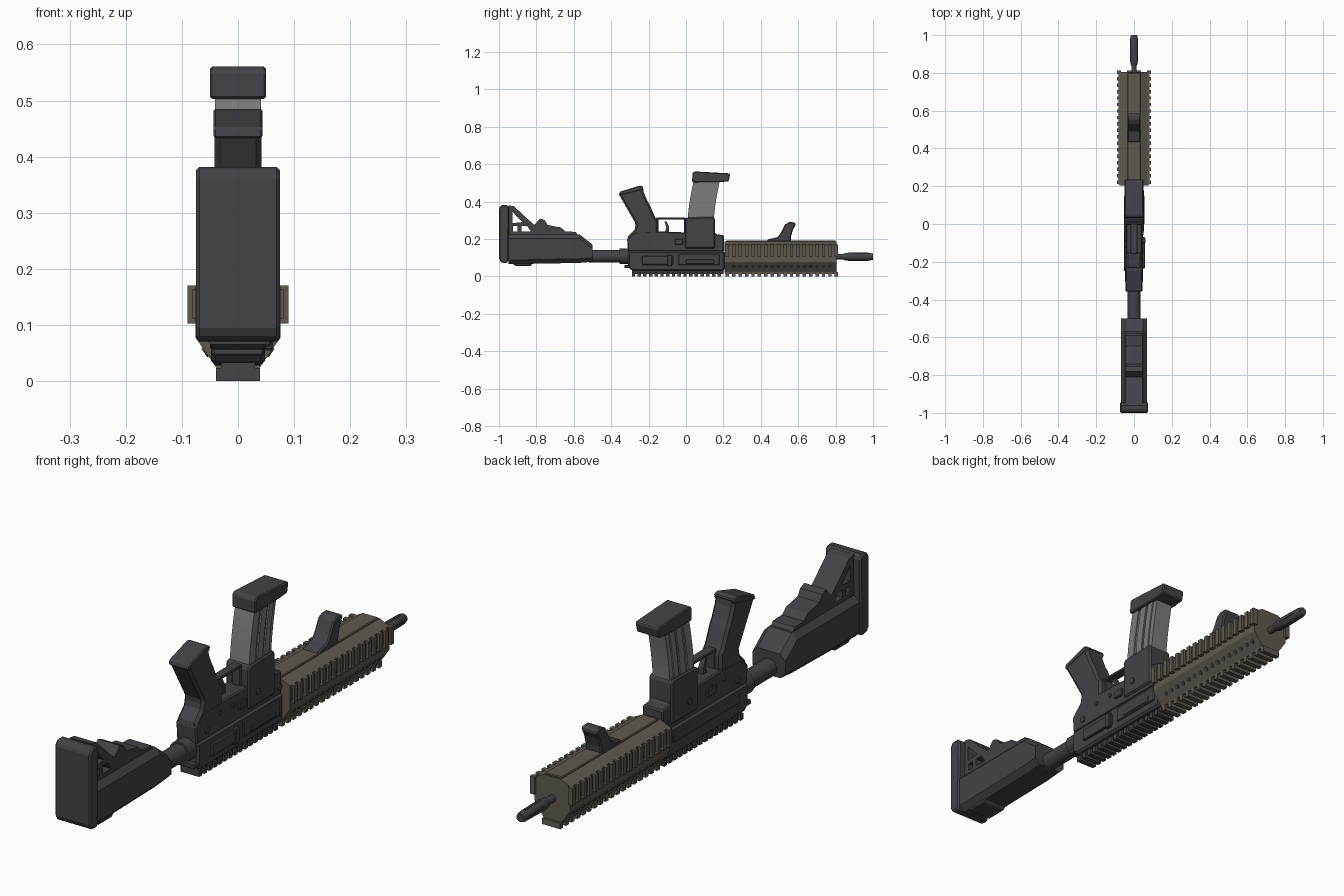
import bpy, bmesh, math
from mathutils import Matrix, Vector

if "Cube" in bpy.data.objects:
    bpy.data.objects.remove(bpy.data.objects["Cube"])


def material(name, rgb):
    m = bpy.data.materials.new(name)
    m.diffuse_color = (*rgb, 1)
    m.use_nodes = True
    m.node_tree.nodes["Principled BSDF"].inputs["Base Color"].default_value = m.diffuse_color
    return m


DARK = material("charcoal", (0.056, 0.056, 0.064))
BROWN = material("olive_brown", (0.115, 0.1, 0.08))
GREY = material("mid_grey", (0.2, 0.2, 0.212))


def finish(name, bm, mat, bevel=0.0, smooth=False):
    bmesh.ops.recalc_face_normals(bm, faces=bm.faces)
    me = bpy.data.meshes.new(name)
    bm.to_mesh(me)
    bm.free()
    me.materials.append(mat)
    ob = bpy.data.objects.new(name, me)
    bpy.context.collection.objects.link(ob)
    if bevel:
        mod = ob.modifiers.new("bevel", 'BEVEL')
        mod.width, mod.segments = bevel, 1
        mod.limit_method, mod.angle_limit = 'ANGLE', math.radians(40)
    if smooth:
        bpy.ops.object.select_all(action='DESELECT')
        ob.select_set(True)
        bpy.context.view_layer.objects.active = ob
        bpy.ops.object.shade_smooth_by_angle(angle=math.radians(35))
    return ob


def prism(name, pts, half, mat, bevel=0.0):
    """Extrude a (y, z) profile across x."""
    bm = bmesh.new()
    f = bm.faces.new([bm.verts.new((-half, y, z)) for y, z in pts])
    r = bmesh.ops.extrude_face_region(bm, geom=[f])
    vs = [v for v in r["geom"] if isinstance(v, bmesh.types.BMVert)]
    bmesh.ops.translate(bm, vec=(2 * half, 0, 0), verts=vs)
    return finish(name, bm, mat, bevel)


def boxes(name, items, mat, bevel=0.0):
    """Many boxes given as (x0, x1, y0, y1, z0, z1)."""
    bm = bmesh.new()
    for x0, x1, y0, y1, z0, z1 in items:
        m = Matrix.Translation(((x0 + x1) / 2, (y0 + y1) / 2, (z0 + z1) / 2)) @ \
            Matrix.Diagonal((x1 - x0, y1 - y0, z1 - z0, 1))
        bmesh.ops.create_cube(bm, size=1, matrix=m)
    return finish(name, bm, mat, bevel)


def both_sides(items):
    return items + [(-b, -a, *rest) for a, b, *rest in items]


def loft(name, rings, mat, smooth=False):
    """Bridge closed rings of 3D points and cap both ends."""
    bm = bmesh.new()
    rows = [[bm.verts.new(p) for p in ring] for ring in rings]
    n = len(rows[0])
    for a, b in zip(rows, rows[1:]):
        for i in range(n):
            bm.faces.new((a[i], a[(i + 1) % n], b[(i + 1) % n], b[i]))
    bm.faces.new(rows[0])
    bm.faces.new(rows[-1])
    return finish(name, bm, mat, 0, smooth)


def turned(name, prof, z, mat, n=20):
    """Round part along y from (y, radius) stations."""
    ang = [2 * math.pi * i / n for i in range(n)]
    return loft(name, [[(r * math.cos(a), y, z + r * math.sin(a)) for a in ang]
                       for y, r in prof], mat, True)


def discs(name, items, mat, n=12):
    """Short cylinders given as (centre, axis, radius, depth)."""
    bm = bmesh.new()
    for c, axis, r, d in items:
        m = Matrix.Translation(c) @ Vector(axis).to_track_quat('Z', 'Y').to_matrix().to_4x4()
        bmesh.ops.create_cone(bm, cap_ends=True, segments=n, radius1=r, radius2=r, depth=d, matrix=m)
    return finish(name, bm, mat, 0, True)


# Stock: pad, chamfered body, stepped upper frame with openings
prism("stock_pad", [(-1, .095), (-.99, .075), (-.96, .07), (-.95, .08), (-.945, .37),
                    (-.96, .382), (-.985, .382), (-1, .365)], .075, DARK, .006)


def stock_ring(y, w, zb, zt, c):
    return [(w, y, zb + c), (w, y, zt - c), (w - c, y, zt), (c - w, y, zt),
            (-w, y, zt - c), (-w, y, zb + c), (c - w, y, zb), (w - c, y, zb)]


loft("stock_body", [stock_ring(*r) for r in [
    (-.95, .07, .065, .225, .022), (-.57, .07, .072, .225, .022),
    (-.5, .07, .078, .17, .022)]], DARK)
prism("stock_lower_block", [(-.95, .08), (-.91, .056), (-.83, .056), (-.81, .08)], .05, DARK, .004)
frame = prism("stock_upper_frame", [
    (-.95, .2), (-.95, .38), (-.92, .375), (-.845, .305), (-.81, .275), (-.78, .31),
    (-.755, .3), (-.74, .275), (-.69, .265), (-.67, .262), (-.645, .24), (-.59, .238),
    (-.56, .2)], .046, DARK)
for i, pts in enumerate([[(-.928, .285), (-.928, .345), (-.875, .29)],
                         [(-.925, .24), (-.925, .268), (-.9, .268), (-.9, .24)],
                         [(-.88, .24), (-.88, .27), (-.85, .27), (-.83, .24)]]):
    cut = prism(f"frame_cutter_{i}", pts, .1, DARK)
    cut.hide_render = True
    cut.hide_set(True)
    cut.display_type = 'WIRE'
    mod = frame.modifiers.new("opening", 'BOOLEAN')
    mod.object, mod.operation, mod.solver = cut, 'DIFFERENCE', 'EXACT'
bpy.context.view_layer.update()
frame.data = bpy.data.meshes.new_from_object(
    frame.evaluated_get(bpy.context.evaluated_depsgraph_get()))
frame.modifiers.clear()
for ob in [o for o in bpy.data.objects if o.name.startswith("frame_cutter")]:
    bpy.data.objects.remove(ob)

# Tube joining stock and receiver
turned("buffer_tube", [(-.52, .034), (-.355, .034), (-.355, .042), (-.30, .042)], .107, DARK)

# Receiver halves
prism("upper_receiver", [(-.31, .05), (-.29, .03), (.2, .028), (.205, .04), (.205, .135),
                         (-.31, .135)], .048, DARK, .008)
prism("lower_receiver", [(-.31, .132), (-.315, .2), (-.27, .235), (-.15, .24), (0, .235),
                         (.15, .235), (.165, .225), (.203, .22), (.203, .132)], .043, DARK, .005)
prism("magazine_well", [(-.005, .15), (-.005, .305), (.005, .315), (.145, .318), (.155, .31),
                        (.155, .15)], .05, DARK, .006)
boxes("receiver_panels", [
    (.04, .058, -.235, -.07, .062, .108), (.04, .062, -.1, -.075, .055, .115),
    (.04, .053, -.04, .18, .06, .12), (.04, .056, .0, .15, .066, .09),
    (-.053, -.04, -.25, .15, .08, .115), (-.05, -.04, -.12, -.06, .17, .2),
    (.04, .05, -.06, -.015, .17, .2), (-.046, .046, -.33, -.3, .045, .062)], DARK, .003)
discs("receiver_pins", [((0, y, z), (1, 0, 0), r, w) for y, z, r, w in [
    (-.25, .165, .012, .096), (-.17, .2, .009, .094), (-.09, .2, .008, .094),
    (.185, .165, .012, .098), (.05, .2, .012, .108)]], DARK)
PITCH = .0306
boxes("receiver_rail", [(-.03, .03, -.29, .2, .012, .034)] +
      [(-.039, .039, -.29 + i * PITCH, -.272 + i * PITCH, 0, .023) for i in range(16)], DARK)

# Grip and trigger group
prism("grip", [(-.315, .19), (-.31, .215), (-.275, .25), (-.268, .28), (-.355, .432), (-.352, .45),
               (-.245, .484), (-.23, .478), (-.226, .45), (-.205, .40), (-.195, .385),
               (-.165, .315), (-.15, .3), (-.15, .19)], .042, DARK, .01)
prism("grip_cap", [(-.358, .432), (-.355, .452), (-.245, .486), (-.228, .478), (-.232, .462)],
      .044, DARK, .004)
boxes("trigger_guard", [(-.018, .018, -.16, .0, .303, .315), (-.018, .018, -.162, -.148, .22, .31),
                        (-.018, .018, -.012, 0, .22, .312)], DARK, .003)
prism("trigger", [(-.115, .23), (-.105, .26), (-.115, .292), (-.105, .295), (-.09, .265),
                  (-.09, .23)], .01, DARK)

# Curved magazine with side ribs, and its base plate
STEPS = [i / 6 for i in range(7)]


def mag_strip(name, a, b, half):
    def pt(y, t):
        return (y + .034 * t ** 1.5, .29 + .225 * t)
    pts = [pt(a, t) for t in STEPS] + [pt(b, t) for t in reversed(STEPS)]
    return prism(name, pts, half, GREY)


mag_strip("magazine_body", .008, .148, .036)
for i, (a, b) in enumerate([(.008, .045), (.058, .09), (.1, .128)]):
    mag_strip(f"magazine_rib_{i}", a, b, .041)
prism("magazine_base", [(.033, .503), (.034, .552), (.045, .561), (.23, .551), (.236, .545),
                        (.228, .508), (.185, .504)], .05, DARK, .004)

# Handguard: eight-sided body, top plate, ribbed rails
half = [(.036, .187), (.076, .168), (.076, .078), (.036, .02)]
section = half + [(-x, z) for x, z in reversed(half)]
loft("handguard_body", [[(x, y, z) for x, z in section] for y in (.205, .805)], BROWN)
boxes("handguard_top_plate", [(-.035, .035, .215, .8, .18, .193)], BROWN, .003)
RP = .0343
ys = [.212 + i * RP for i in range(18)]
boxes("handguard_side_rails", both_sides(
    [(.07, .081, .208, .805, .112, .163)] +
    [(.07, .09, y, y + .018, .103, .17) for y in ys]), BROWN)
boxes("handguard_bottom_rail", [(-.03, .03, .208, .805, .012, .03)] +
      [(-.038, .038, y, y + .018, 0, .023) for y in ys], BROWN)
# Vent dots on the slanted lower faces
discs("handguard_vents", [((s * .0582, y + .009, .051), (s * .82, 0, -.57), .009, .004)
                          for s in (-1, 1) for y in ys[1:-1]], DARK, 10)

# Hand stop on the handguard
prism("hand_stop", [(.43, .188), (.44, .198), (.49, .21), (.508, .235), (.53, .278), (.552, .29),
                    (.58, .289), (.587, .278), (.572, .25), (.562, .215), (.56, .188)],
      .034, DARK, .005)

# Barrel and muzzle piece
turned("barrel", [(.78, .014), (.845, .014)], .105, DARK)
turned("muzzle", [(.835, .013), (.845, .018), (.87, .022), (.985, .02), (1.0, .016)], .105, DARK)
boxes("muzzle_ridges", [(-.022, .022, .88, .975, .101, .109), (-.004, .004, .88, .975, .083, .127)],
      DARK)
